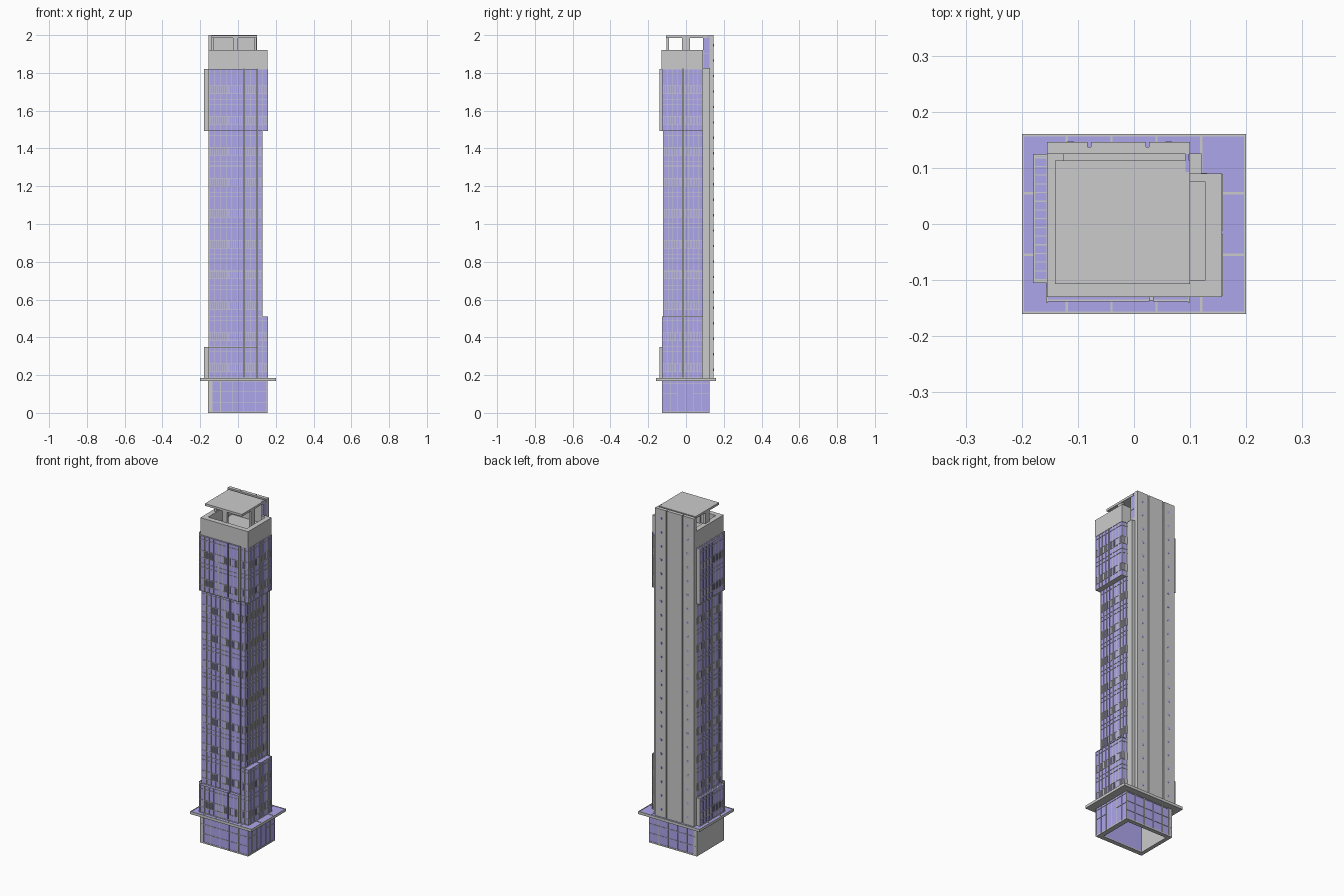
import bpy, bmesh

glass = bpy.data.materials.new("violet_glass")
glass.diffuse_color = (0.42, 0.38, 0.84, 1)


def boxes(name, items, mat=None):
    """One object from boxes given as (x0, x1, y0, y1, z0, z1)."""
    bm = bmesh.new()
    for x0, x1, y0, y1, z0, z1 in items:
        vs = [bm.verts.new((x, y, z)) for x in (x0, x1) for y in (y0, y1) for z in (z0, z1)]
        for f in ((0, 1, 3, 2), (4, 6, 7, 5), (0, 4, 5, 1), (2, 3, 7, 6), (0, 2, 6, 4), (1, 5, 7, 3)):
            bm.faces.new([vs[i] for i in f])
    me = bpy.data.meshes.new(name)
    bm.to_mesh(me)
    bm.free()
    ob = bpy.data.objects.new(name, me)
    bpy.context.collection.objects.link(ob)
    if mat:
        me.materials.append(mat)
    return ob


def bar(axis, plane, out, a0, a1, z0, z1, d=0.0025):
    """Thin bar standing proud of a wall plane; out is the outward sign."""
    p0, p1 = sorted((plane - out * 0.001, plane + out * d))
    return (p0, p1, a0, a1, z0, z1) if axis == "x" else (a0, a1, p0, p1, z0, z1)


FLOOR, MOD, TOP = 0.184, 0.1636, 1.82
T = 0.0028


def curtain(name, axis, plane, out, a0, a1, m0, m1, bays):
    """Mullion grid over storeys m0..m1, with a dense row of short bars per storey."""
    items = []
    step = (a1 - a0) / bays
    zb, zt = FLOOR + m0 * MOD, FLOOR + m1 * MOD
    for i in range(bays + 1):
        a = a0 + T / 2 + i * (a1 - a0 - T) / bays
        items.append(bar(axis, plane, out, a - T / 2, a + T / 2, zb, zt))
    for m in range(m0, m1):
        z = FLOOR + m * MOD
        for dz in (0, 0.033, 0.075, 0.140):
            items.append(bar(axis, plane, out, a0, a1, z + dz, z + dz + T))
        for i in range(bays):
            for k in (1, 2):
                a = a0 + (i + k / 3) * step
                items.append(bar(axis, plane, out, a - T / 2, a + T / 2, z + 0.033, z + 0.075))
    items.append(bar(axis, plane, out, a0, a1, zt - T, zt))
    boxes(name, items)


# Lobby: thick glazed walls open underneath, solid left wall
boxes("lobby_glass", [(-0.15, 0.153, -0.125, -0.1, 0.006, 0.17),
                      (-0.15, 0.153, 0.1, 0.122, 0.006, 0.17),
                      (0.125, 0.153, -0.1, 0.1, 0.006, 0.17)], glass)
boxes("lobby_solid_wall", [(-0.158, -0.135, -0.127, 0.124, 0, 0.17)])
boxes("lobby_sill", [(-0.135, 0.155, -0.127, -0.1, 0, 0.008),
                     (-0.135, 0.155, 0.1, 0.124, 0, 0.008),
                     (0.125, 0.155, -0.1, 0.1, 0, 0.008)])
frame = []
for plane, out in ((-0.125, -1), (0.122, 1)):
    for i in range(6):
        x = -0.156 + i * 0.0617
        frame.append(bar("y", plane, out, x, x + 0.003, 0, 0.17))
    for z in (0.055, 0.11, 0.163):
        frame.append(bar("y", plane, out, -0.156, 0.155, z, z + 0.003))
for y in (-0.127, -0.086, -0.045, 0.038, 0.08, 0.121):
    frame.append(bar("x", 0.153, 1, y, y + 0.003, 0, 0.17))
for y0, y1, z in ((-0.127, -0.045, 0.1), (0.04, 0.124, 0.1), (-0.127, 0.124, 0.155)):
    frame.append(bar("x", 0.153, 1, y0, y1, z, z + 0.003))
frame.append(bar("x", 0.153, 1, -0.003, 0.0, 0, 0.155))
boxes("lobby_mullions", frame)

# Canopy: slab with glazed panels on top
boxes("canopy_slab", [(-0.2, 0.2, -0.16, 0.16, 0.169, 0.181)])
boxes("canopy_glass", [(-0.198, 0.198, -0.158, 0.158, 0.18, 0.183)], glass)
grid = [(x - 0.002, x + 0.002, -0.16, 0.16, 0.18, 0.185) for x in (-0.198, -0.12, -0.04, 0.04, 0.12, 0.198)]
grid += [(-0.2, 0.2, y - 0.002, y + 0.002, 0.18, 0.185) for y in (-0.158, -0.055, 0.055, 0.158)]
boxes("canopy_frame", grid)

# Shaft: inner body plus glazed strips with narrow dark grooves between them
boxes("shaft_body", [(-0.145, 0.12, -0.11, 0.126, 0.18, 1.825)])
strips = [(-0.154, 0.028), (0.034, 0.097)]
boxes("shaft_front_glass", [(a, b, -0.118, -0.1, 0.18, TOP) for a, b in strips], glass)
boxes("shaft_left_glass", [(-0.153, -0.14, -0.118, 0.124, 0.18, TOP)], glass)
boxes("shaft_right_glass", [(0.104, 0.128, -0.118, -0.018, 0.18, TOP),
                            (0.104, 0.128, -0.012, 0.088, 0.18, TOP),
                            (0.1, 0.118, 0.088, 0.108, 0.18, TOP)], glass)
curtain("front_mullions_wide", "y", -0.118, -1, -0.154, 0.028, 0, 10, 6)
curtain("front_mullions_narrow", "y", -0.118, -1, 0.034, 0.097, 0, 10, 2)
curtain("front_mullions_wing", "y", -0.118, -1, 0.104, 0.13, 0, 10, 1)
curtain("left_mullions", "x", -0.153, -1, -0.118, 0.124, 0, 10, 8)
curtain("right_mullions_front", "x", 0.128, 1, -0.12, -0.018, 0, 10, 4)
curtain("right_mullions_back", "x", 0.128, 1, -0.012, 0.09, 0, 10, 4)
curtain("wing_back_mullions", "y", 0.088, 1, 0.118, 0.13, 0, 10, 1)

# Projecting bays at the bottom and top of the shaft
for label, m0, m1, r1 in (("lower", 0, 1, 2), ("upper", 8, 10, 10)):
    z0, z1, zr = FLOOR + m0 * MOD, FLOOR + m1 * MOD, FLOOR + r1 * MOD
    # front bay
    boxes(label + "_front_bay_glass", [(a, b, -0.136, -0.115, z0 + 0.003, z1 - 0.002) for a, b in strips], glass)
    boxes(label + "_front_bay_fins", [(-0.157, -0.153, -0.14, -0.115, z0, z1),
                                      (0.096, 0.1, -0.14, -0.115, z0, z1),
                                      (-0.155, 0.1, -0.136, -0.115, z0, z0 + 0.005)])
    curtain(label + "_front_bay_mullions_wide", "y", -0.136, -1, -0.154, 0.028, m0, m1, 6)
    curtain(label + "_front_bay_mullions_narrow", "y", -0.136, -1, 0.034, 0.097, m0, m1, 2)
    # left bay
    boxes(label + "_left_bay_glass", [(-0.177, -0.15, -0.101, 0.121, z0 + 0.003, z1 - 0.002)], glass)
    boxes(label + "_left_bay_fins", [(-0.18, -0.15, -0.105, -0.1, z0, z1),
                                     (-0.18, -0.15, 0.12, 0.125, z0, z1),
                                     (-0.177, -0.15, -0.105, 0.125, z0, z0 + 0.005)])
    boxes(label + "_left_bay_top_bars", [(-0.179, -0.155, -0.1 + i * 0.0155, -0.098 + i * 0.0155, z1 - 0.004, z1)
                                         for i in range(15)])
    curtain(label + "_left_bay_mullions", "x", -0.177, -1, -0.103, 0.123, m0, m1, 8)
    # right bay
    boxes(label + "_right_bay_glass", [(0.104, 0.156, -0.125, -0.018, z0 + 0.003, zr - 0.002),
                                       (0.104, 0.156, -0.012, 0.087, z0 + 0.003, zr - 0.002)], glass)
    boxes(label + "_right_bay_floor", [(0.104, 0.156, -0.125, 0.088, z0, z0 + 0.005)])
    curtain(label + "_right_bay_mullions_front", "x", 0.156, 1, -0.127, -0.018, m0, r1, 4)
    curtain(label + "_right_bay_mullions_back", "x", 0.156, 1, -0.012, 0.089, m0, r1, 4)
    curtain(label + "_right_bay_end_mullions", "y", -0.125, -1, 0.104, 0.158, m0, r1, 2)
    curtain(label + "_right_bay_rear_mullions", "y", 0.087, 1, 0.13, 0.158, m0, r1, 1)

# Rear service core: slab with two vertical grooves and one small window per floor
boxes("core_slab", [(-0.155, 0.1, 0.125, 0.137, 0.18, 2.0),
                    (-0.155, -0.083, 0.135, 0.146, 0.18, 2.0),
                    (-0.077, 0.021, 0.135, 0.146, 0.18, 2.0),
                    (0.027, 0.1, 0.135, 0.146, 0.18, 2.0)])
boxes("core_windows", [(x - 0.006, x + 0.006, 0.14, 0.147, z - 0.006, z + 0.006)
                       for x in (-0.113, 0.062)
                       for z in [FLOOR + 0.045 + i * MOD / 2 for i in range(22)]], glass)
boxes("core_side_glass", [(0.092, 0.098, 0.09, 0.126, 0.18, 1.998)], glass)
boxes("core_side_bars", [(0.092, 0.1, 0.09, 0.126, FLOOR + i * MOD / 2, FLOOR + i * MOD / 2 + 0.004)
                         for i in range(23)] + [(0.092, 0.1, 0.09, 0.093, 0.18, 2.0)])

# Crown: hollow parapet with a roof deck inside
boxes("parapet", [(-0.155, 0.157, -0.13, -0.1, TOP, 1.92),
                  (-0.155, -0.125, -0.1, 0.126, TOP, 1.92),
                  (0.127, 0.157, -0.1, 0.09, TOP, 1.92),
                  (0.098, 0.127, 0.075, 0.09, TOP, 1.92)])
boxes("roof_deck", [(-0.13, 0.13, -0.105, 0.089, TOP, 1.85),
                    (-0.13, 0.098, 0.085, 0.126, TOP, 1.85)])

# Flat roof plate on three slim posts
boxes("roof_plate", [(-0.141, 0.1, -0.107, 0.113, 1.985, 1.998)])
boxes("roof_posts", [(-0.027, 0.0, -0.104, -0.09, 1.84, 1.99),
                     (-0.14, -0.127, -0.02, 0.02, 1.84, 1.99),
                     (0.085, 0.098, -0.02, 0.02, 1.84, 1.99)])
